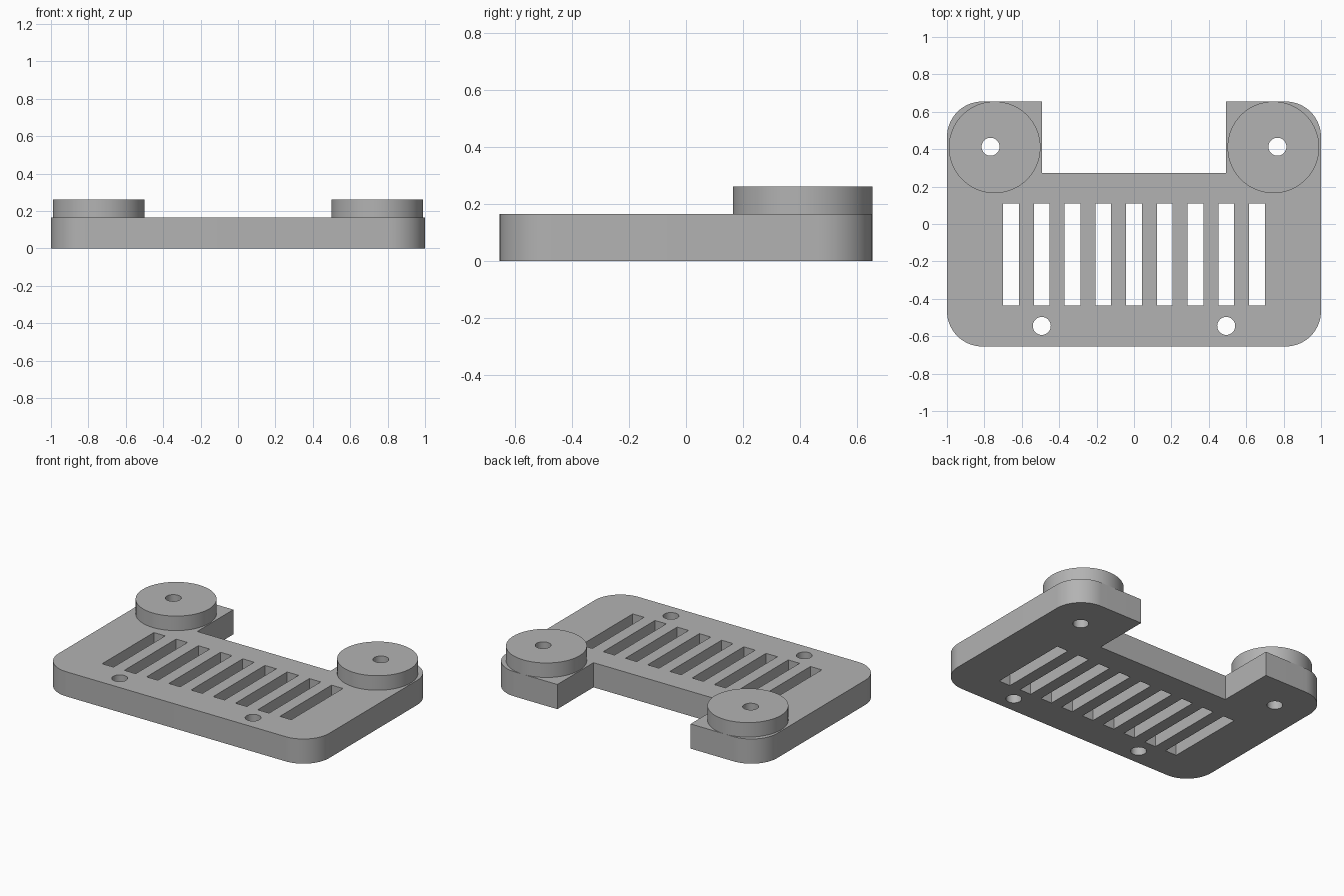
import bpy, bmesh
from math import cos, sin, pi
from mathutils import Vector

cube = bpy.data.objects.get("Cube")
if cube:
    bpy.data.objects.remove(cube, do_unlink=True)

grey = bpy.data.materials.new("plain grey")
grey.use_nodes = True
tone = (0.45, 0.45, 0.45, 1)
grey.diffuse_color = tone
grey.node_tree.nodes["Principled BSDF"].inputs["Base Color"].default_value = tone

PLATE_TOP, BOSS_TOP = 0.165, 0.262
HALF_X, HALF_Y, CORNER = 1.0, 0.655, 0.19
NOTCH_X, NOTCH_Y = 0.493, 0.273


def arc(cx, cy, r, start, end, steps):
    return [(cx + r * cos(start + (end - start) * i / steps),
             cy + r * sin(start + (end - start) * i / steps)) for i in range(steps + 1)]


def circle(cx, cy, r, steps=48):
    return arc(cx, cy, r, 0, 2 * pi, steps)[:-1]


def rectangle(cx, cy, w, h):
    return [(cx + sx * w / 2, cy + sy * h / 2)
            for sx, sy in ((-1, -1), (1, -1), (1, 1), (-1, 1))]


def extruded(name, loops, z0, z1):
    """Fill the first loop, leaving the others as holes, and extrude upward."""
    bm = bmesh.new()
    edges = []
    for loop in loops:
        verts = [bm.verts.new((x, y, z0)) for x, y in loop]
        edges += [bm.edges.new((a, b)) for a, b in zip(verts, verts[1:] + verts[:1])]
    bmesh.ops.triangle_fill(bm, edges=edges, use_beauty=True, normal=Vector((0, 0, 1)))
    top = bmesh.ops.extrude_face_region(bm, geom=bm.faces[:], use_keep_orig=True)
    moved = [g for g in top["geom"] if isinstance(g, bmesh.types.BMVert)]
    bmesh.ops.translate(bm, verts=moved, vec=(0, 0, z1 - z0))
    bmesh.ops.recalc_face_normals(bm, faces=bm.faces[:])
    mesh = bpy.data.meshes.new(name)
    bm.to_mesh(mesh)
    bm.free()
    mesh.materials.append(grey)
    obj = bpy.data.objects.new(name, mesh)
    bpy.context.collection.objects.link(obj)
    bpy.ops.object.select_all(action="DESELECT")
    obj.select_set(True)
    bpy.context.view_layer.objects.active = obj
    bpy.ops.object.shade_smooth_by_angle(angle=pi / 6)
    return obj


# Plate outline: right half with rounded corners and rear notch, then mirrored
cx, cy = HALF_X - CORNER, HALF_Y - CORNER
half = (arc(cx, -cy, CORNER, -pi / 2, 0, 16) + arc(cx, cy, CORNER, 0, pi / 2, 16)
        + [(NOTCH_X, HALF_Y), (NOTCH_X, NOTCH_Y)])
outline = half + [(-x, y) for x, y in reversed(half)]

# Vent slots and screw holes
slots = [rectangle(0.1643 * i, -0.163, 0.084, 0.546) for i in range(-4, 5)]
front_holes = [circle(s * 0.493, -0.545, 0.048) for s in (-1, 1)]
rear_holes = {s: circle(s * 0.767, 0.413, 0.048) for s in (-1, 1)}
extruded("vented_plate", [outline] + slots + front_holes + list(rear_holes.values()),
         0, PLATE_TOP)

# Raised round bosses on the rear arms
for side, label in ((-1, "right"), (1, "left")):
    extruded(label + "_boss", [circle(side * 0.745, 0.41, 0.245, 96), rear_holes[side]],
             PLATE_TOP, BOSS_TOP)
